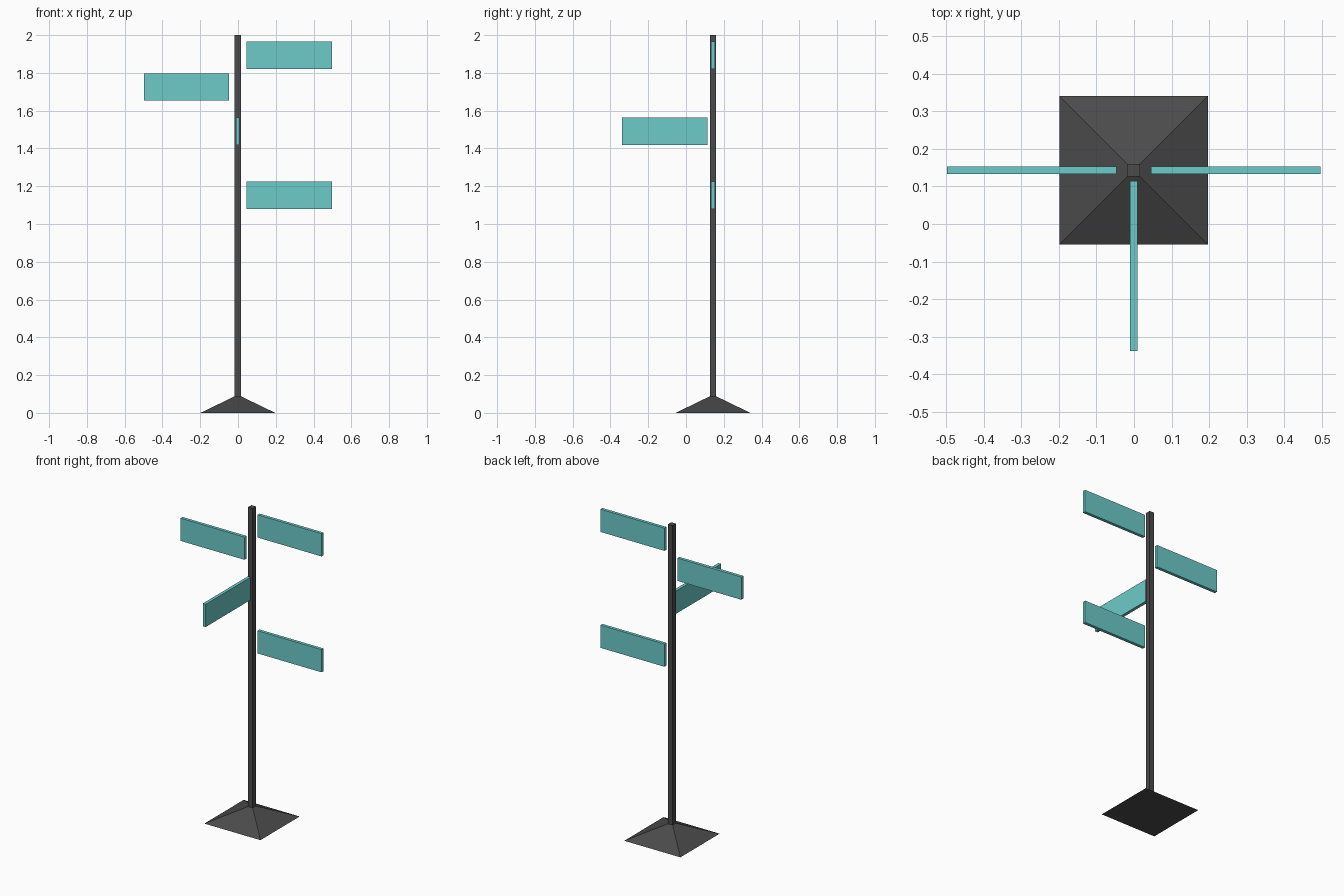
import bpy, bmesh
from mathutils import Matrix, Vector

if "Cube" in bpy.data.objects:
    bpy.data.objects.remove(bpy.data.objects["Cube"])

PX, PY = -0.001, 0.143      # pole axis
HALF = 0.0165               # half width of the square pole


def material(name, rgb):
    m = bpy.data.materials.new(name)
    m.diffuse_color = (*rgb, 1.0)
    m.use_nodes = True
    m.node_tree.nodes["Principled BSDF"].inputs["Base Color"].default_value = m.diffuse_color
    return m


dark = material("dark grey metal", (0.07, 0.07, 0.07))
teal = material("teal sign", (0.15, 0.60, 0.59))


def add_object(name, bm, mat):
    bmesh.ops.recalc_face_normals(bm, faces=bm.faces)
    me = bpy.data.meshes.new(name)
    bm.to_mesh(me)
    bm.free()
    me.materials.append(mat)
    ob = bpy.data.objects.new(name, me)
    bpy.context.collection.objects.link(ob)
    return ob


def box(name, lo, hi, mat, top_scale=1.0):
    """Axis-aligned box between two corners; top_scale tapers the top."""
    lo, hi = Vector(lo), Vector(hi)
    bm = bmesh.new()
    bmesh.ops.create_cube(bm, size=1.0)
    for v in bm.verts:
        if v.co.z > 0:
            v.co.x *= top_scale
            v.co.y *= top_scale
    size = Matrix.Diagonal((*(hi - lo), 1.0))
    bm.transform(Matrix.Translation((lo + hi) / 2) @ size)
    return add_object(name, bm, mat)


# Pyramid foot, narrowing to the pole
R = 0.198
box("base", (PX - R, PY - R, 0), (PX + R, PY + R, 0.088), dark, HALF / R)

# Square pole
box("pole", (PX - HALF, PY - HALF, 0.08), (PX + HALF, PY + HALF, 2.0), dark)

# Sign boards: direction and bottom height
GAP, HEIGHT, T = 0.046, 0.145, 0.01
signs = [("top_right_sign", "right", 1.82), ("left_sign", "left", 1.653),
         ("front_sign", "front", 1.419), ("lower_right_sign", "right", 1.08)]
for name, side, z in signs:
    if side == "front":
        lo, hi = (PX - T, -0.339, z), (PX + T, 0.115, z + HEIGHT)
    elif side == "right":
        lo, hi = (PX + GAP, PY - T, z), (0.497, PY + T, z + HEIGHT)
    else:
        lo, hi = (-0.498, PY - T, z), (PX - GAP, PY + T, z + HEIGHT)
    box(name, lo, hi, teal)
